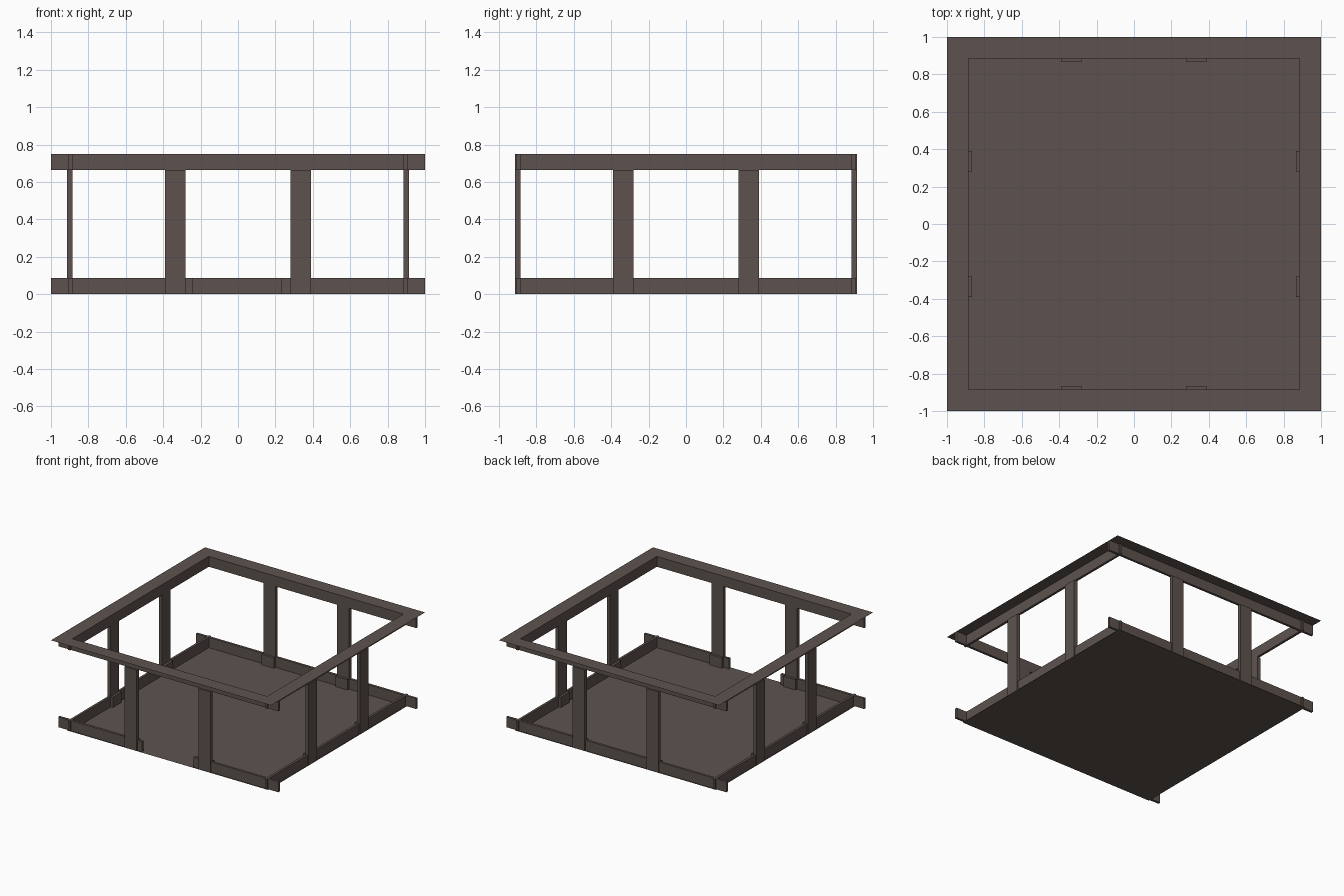
import bpy
import bmesh

if "Cube" in bpy.data.objects:
    bpy.data.objects.remove(bpy.data.objects["Cube"])

# Single dark metal colour
COLOUR = (0.11, 0.086, 0.077, 1)
metal = bpy.data.materials.new("dark_brown_metal")
metal.use_nodes = True
metal.diffuse_color = COLOUR
metal.node_tree.nodes["Principled BSDF"].inputs["Base Color"].default_value = COLOUR

INNER, WALL, OUTER = 0.885, 0.905, 0.915
RAIL, HEAD, TOP = 0.085, 0.665, 0.75


def finish(name, bm):
    bmesh.ops.recalc_face_normals(bm, faces=bm.faces)
    mesh = bpy.data.meshes.new(name)
    bm.to_mesh(mesh)
    bm.free()
    mesh.materials.append(metal)
    obj = bpy.data.objects.new(name, mesh)
    bpy.context.collection.objects.link(obj)


def box(name, x, y, z):
    bm = bmesh.new()
    bmesh.ops.create_cube(bm, size=1)
    for v in bm.verts:
        for axis, (low, high) in enumerate((x, y, z)):
            v.co[axis] = low if v.co[axis] < 0 else high
    finish(name, bm)


def span(side, near, far):
    return tuple(sorted((side * near, side * far)))


# Floor sheet
bm = bmesh.new()
bmesh.ops.create_grid(bm, x_segments=1, y_segments=1, size=OUTER)
finish("floor", bm)

# Flat square flange around the top
bm = bmesh.new()
rings = [[bm.verts.new((sx * r, sy * r, TOP))
          for sx, sy in ((-1, -1), (1, -1), (1, 1), (-1, 1))]
         for r in (INNER, 1)]
inner, outer = rings
for i in range(4):
    j = (i + 1) % 4
    bm.faces.new((outer[i], outer[j], inner[j], inner[i]))
finish("top_flange", bm)

# Rails: front and back run past the corners, the sides stop at them
for side, label_x, label_y in ((-1, "right", "front"), (1, "left", "back")):
    across = span(side, INNER, WALL)
    box(label_y + "_top_rail", (-1, 1), across, (HEAD, TOP))
    box(label_x + "_top_rail", across, (-OUTER, OUTER), (HEAD, TOP))
    box(label_x + "_bottom_rail", across, (-OUTER, OUTER), (0, RAIL))

# The front bottom rail leaves an entrance gap
box("back_bottom_rail", (-1, 1), (INNER, WALL), (0, RAIL))
box("front_bottom_rail_right", (-1, -0.24), (-WALL, -INNER), (0, RAIL))
box("front_bottom_rail_left", (0.23, 1), (-WALL, -INNER), (0, RAIL))

# Two posts with thicker feet on every side
for side, label_x, label_y in ((-1, "right", "front"), (1, "left", "back")):
    for place, number in ((-1, "1"), (1, "2")):
        along = span(place, 0.28, 0.39)
        for part, depth, z in (("post", INNER, (RAIL, HEAD)),
                               ("foot", 0.865, (0, RAIL))):
            across = span(side, depth, OUTER)
            box(f"{label_y}_{part}_{number}", along, across, z)
            box(f"{label_x}_{part}_{number}", across, along, z)
